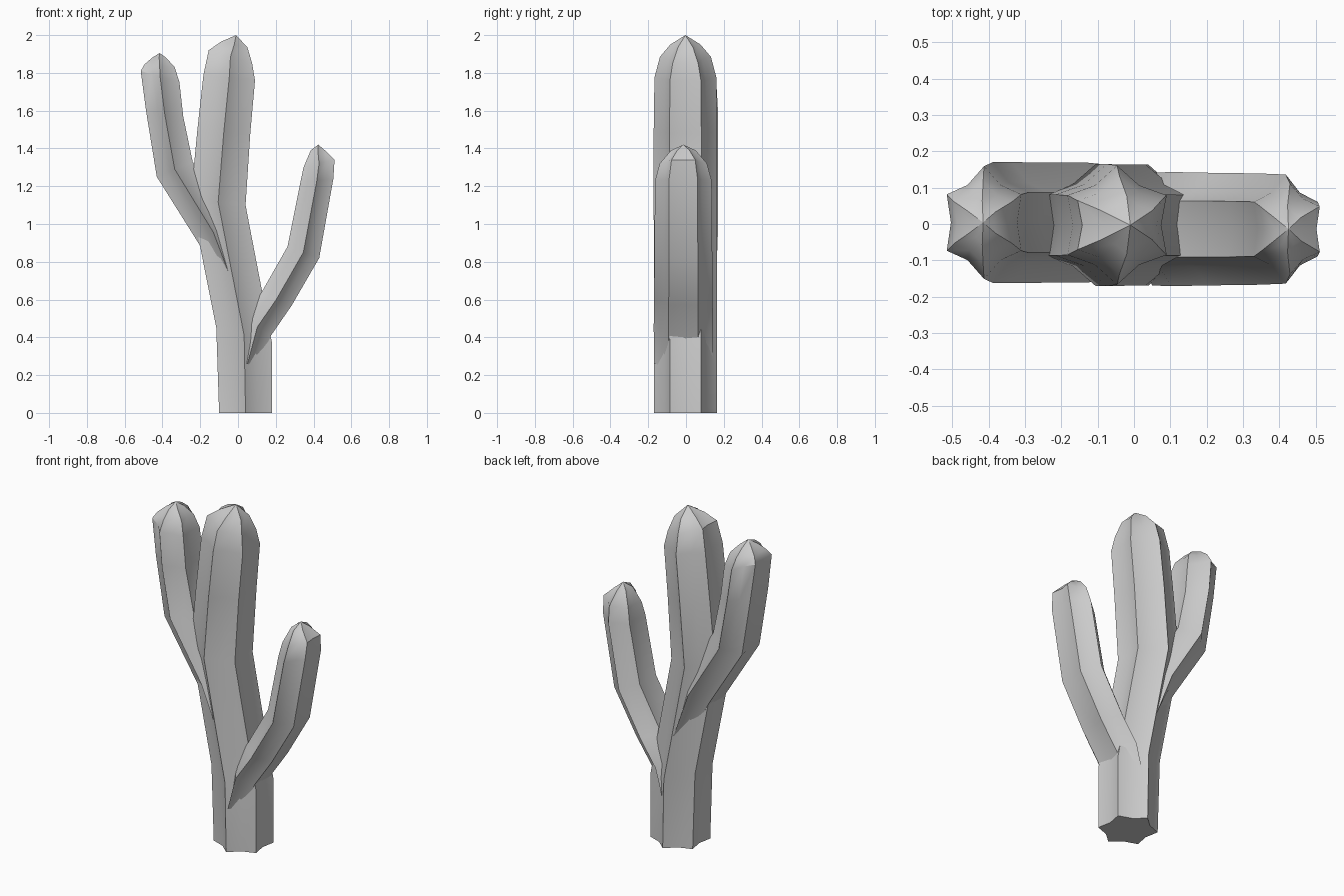
import bpy, bmesh
from math import sin, cos, pi


def limb(name, yc, rings, tip):
    """Six-ribbed tube; each ring is left edge x,z, right edge x,z and depth radius."""
    bm = bmesh.new()
    loops = []
    for xl, zl, xr, zr, ry in rings:
        cx, cz = (xl + xr) / 2, (zl + zr) / 2
        ux, uz = (xr - xl) / 2 / cos(pi / 6), (zr - zl) / 2 / cos(pi / 6)
        loop = []
        for i in range(12):
            a = i * pi / 6
            r = 1.0 if i % 2 else 0.77     # ribs and valleys alternate
            loop.append(bm.verts.new((cx + ux * r * cos(a),
                                      yc + ry * r * sin(a),
                                      cz + uz * r * cos(a))))
        loops.append(loop)
    for a, b in zip(loops, loops[1:]):
        for i in range(12):
            j = (i + 1) % 12
            bm.faces.new((a[i], a[j], b[j], b[i]))
    top = bm.verts.new((tip[0], yc, tip[1]))
    for i in range(12):
        bm.faces.new((loops[-1][i], loops[-1][(i + 1) % 12], top))
    bm.faces.new(loops[0][::-1])
    bmesh.ops.recalc_face_normals(bm, faces=bm.faces)
    me = bpy.data.meshes.new(name)
    bm.to_mesh(me)
    bm.free()
    ob = bpy.data.objects.new(name, me)
    bpy.context.collection.objects.link(ob)
    bpy.ops.object.select_all(action='DESELECT')
    ob.select_set(True)
    bpy.context.view_layer.objects.active = ob
    bpy.ops.object.shade_smooth_by_angle(angle=0.6)


# Main stem, bending left and then back to the right
limb("cactus_trunk", -0.003, [
    (-0.10, 0.00, 0.18, 0.00, 0.166),
    (-0.115, 0.45, 0.18, 0.37, 0.166),
    (-0.25, 1.13, 0.04, 1.10, 0.168),
    (-0.215, 1.50, 0.065, 1.48, 0.168),
    (-0.183, 1.79, 0.09, 1.76, 0.164),
    (-0.155, 1.92, 0.075, 1.85, 0.135),
    (-0.09, 1.965, 0.05, 1.935, 0.08)], (-0.01, 2.0))

# Tall left arm
limb("left_arm", 0.004, [
    (-0.08, 0.66, 0.02, 0.72, 0.155),
    (-0.21, 0.90, -0.05, 1.01, 0.165),
    (-0.43, 1.25, -0.24, 1.33, 0.166),
    (-0.487, 1.60, -0.29, 1.57, 0.166),
    (-0.515, 1.81, -0.31, 1.75, 0.155),
    (-0.495, 1.845, -0.335, 1.83, 0.115),
    (-0.455, 1.88, -0.38, 1.88, 0.06)], (-0.415, 1.905))

# Short right arm
limb("right_arm", -0.014, [
    (0.00, 0.28, 0.10, 0.24, 0.155),
    (0.03, 0.50, 0.175, 0.41, 0.157),
    (0.12, 0.63, 0.285, 0.57, 0.155),
    (0.262, 0.88, 0.43, 0.82, 0.153),
    (0.33, 1.22, 0.505, 1.24, 0.150),
    (0.347, 1.30, 0.511, 1.34, 0.125),
    (0.385, 1.39, 0.46, 1.39, 0.065)], (0.425, 1.42))
